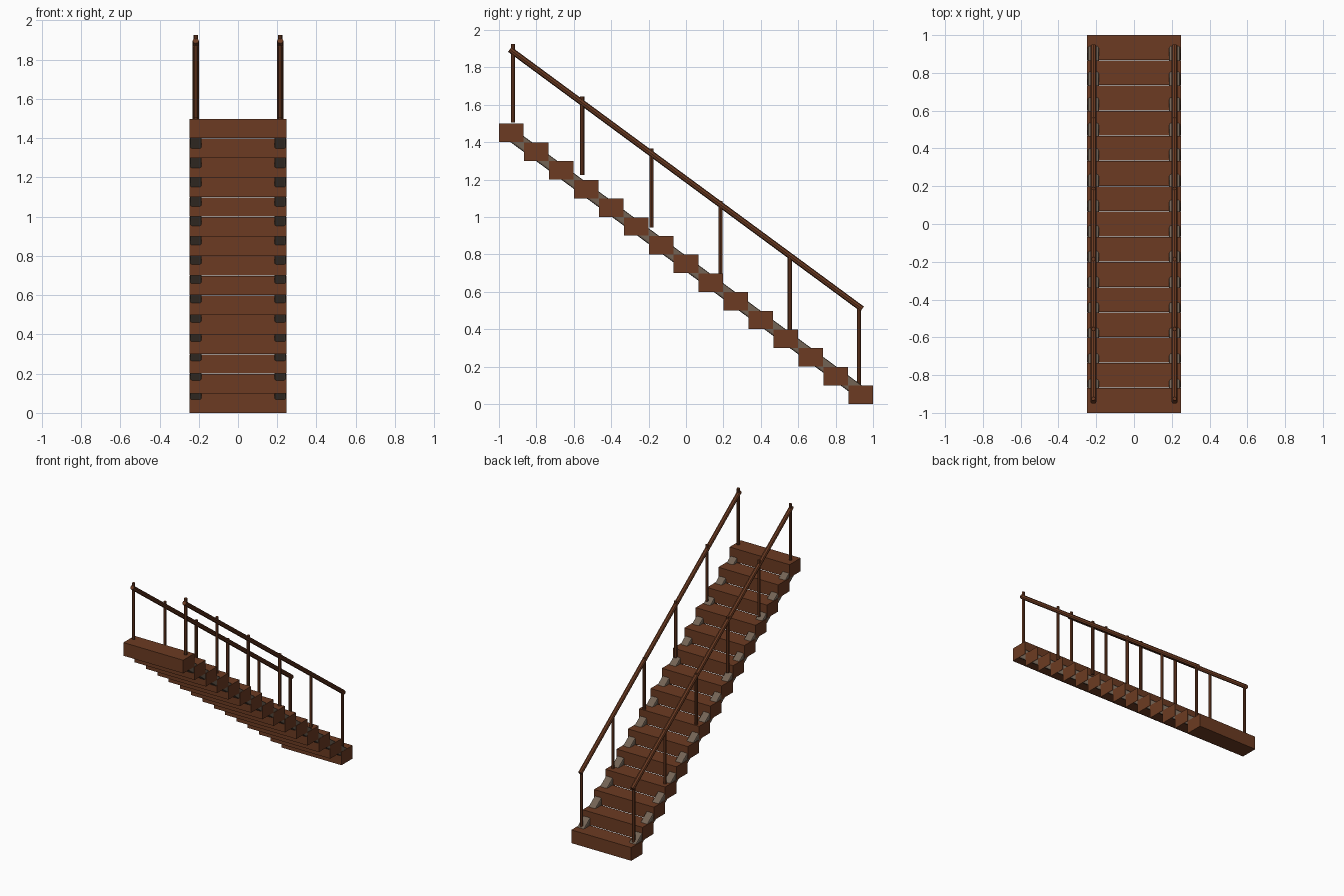
import bpy
import bmesh
from mathutils import Vector

if "Cube" in bpy.data.objects:
    bpy.data.objects.remove(bpy.data.objects["Cube"])


def material(name, rgb):
    m = bpy.data.materials.new(name)
    m.use_nodes = True
    m.diffuse_color = (*rgb, 1)
    m.node_tree.nodes["Principled BSDF"].inputs["Base Color"].default_value = (*rgb, 1)
    return m


WOOD = material("reddish brown wood", (0.15, 0.044, 0.016))
BEAM = material("grey brown beam", (0.17, 0.125, 0.09))


def finish(name, bm, mat):
    mesh = bpy.data.meshes.new(name)
    bm.to_mesh(mesh)
    bm.free()
    mesh.materials.append(mat)
    obj = bpy.data.objects.new(name, mesh)
    bpy.context.collection.objects.link(obj)
    return obj


def box(name, centre, size, mat):
    bm = bmesh.new()
    bmesh.ops.create_cube(bm, size=1)
    bmesh.ops.scale(bm, vec=size, verts=bm.verts)
    obj = finish(name, bm, mat)
    obj.location = centre
    return obj


def aim(obj, start, end):
    """Centre the object between two points with its local z along them."""
    a, b = Vector(start), Vector(end)
    obj.location = (a + b) / 2
    obj.rotation_euler = (b - a).to_track_quat("Z", "X").to_euler()


def rod(name, start, end, radius, mat):
    bm = bmesh.new()
    bmesh.ops.create_cone(bm, cap_ends=True, segments=8, radius1=radius,
                          radius2=radius, depth=(Vector(end) - Vector(start)).length)
    obj = finish(name, bm, mat)
    aim(obj, start, end)
    return obj


# Treads: separate blocks climbing towards the front
STEPS, DEPTH, HEIGHT, RISE = 15, 0.131, 0.0985, 0.1
RUN = (2 - DEPTH) / (STEPS - 1)
for i in range(STEPS):
    y = 1 - DEPTH / 2 - i * RUN
    box(f"step_{i + 1}", (0, y, i * RISE + HEIGHT / 2), (0.495, DEPTH, HEIGHT), WOOD)

for side, x in (("left", 0.215), ("right", -0.215)):
    # Sloping stringer with softened edges
    start, end = (x, 0.93, 0.065), (x, -0.93, 1.436)
    length = (Vector(end) - Vector(start)).length
    bm = bmesh.new()
    bmesh.ops.create_cube(bm, size=1)
    bmesh.ops.scale(bm, vec=(0.06, 0.068, length), verts=bm.verts)
    long_edges = [e for e in bm.edges if abs(e.verts[0].co.z - e.verts[1].co.z) > 0.5]
    bmesh.ops.bevel(bm, geom=long_edges, offset=0.01, segments=2, profile=0.5,
                    affect="EDGES")
    # Spread along y and z by a shared slope, so local y becomes the thickness
    stringer = finish(f"{side}_stringer", bm, BEAM)
    direction = Vector(end) - Vector(start)
    stringer.location = (Vector(start) + Vector(end)) / 2
    stringer.rotation_euler = Vector((0, 0, 1)).rotation_difference(direction).to_euler()

    # Handrail
    rod(f"{side}_handrail", (x, 0.942, 0.508), (x, -0.942, 1.896), 0.016, WOOD)

    # Balusters
    for k in range(6):
        y, z = 0.925 - k * 0.37, 0.105 + k * 0.28
        rod(f"{side}_post_{k + 1}", (x, y, z), (x, y, z + 0.42), 0.011, WOOD)
